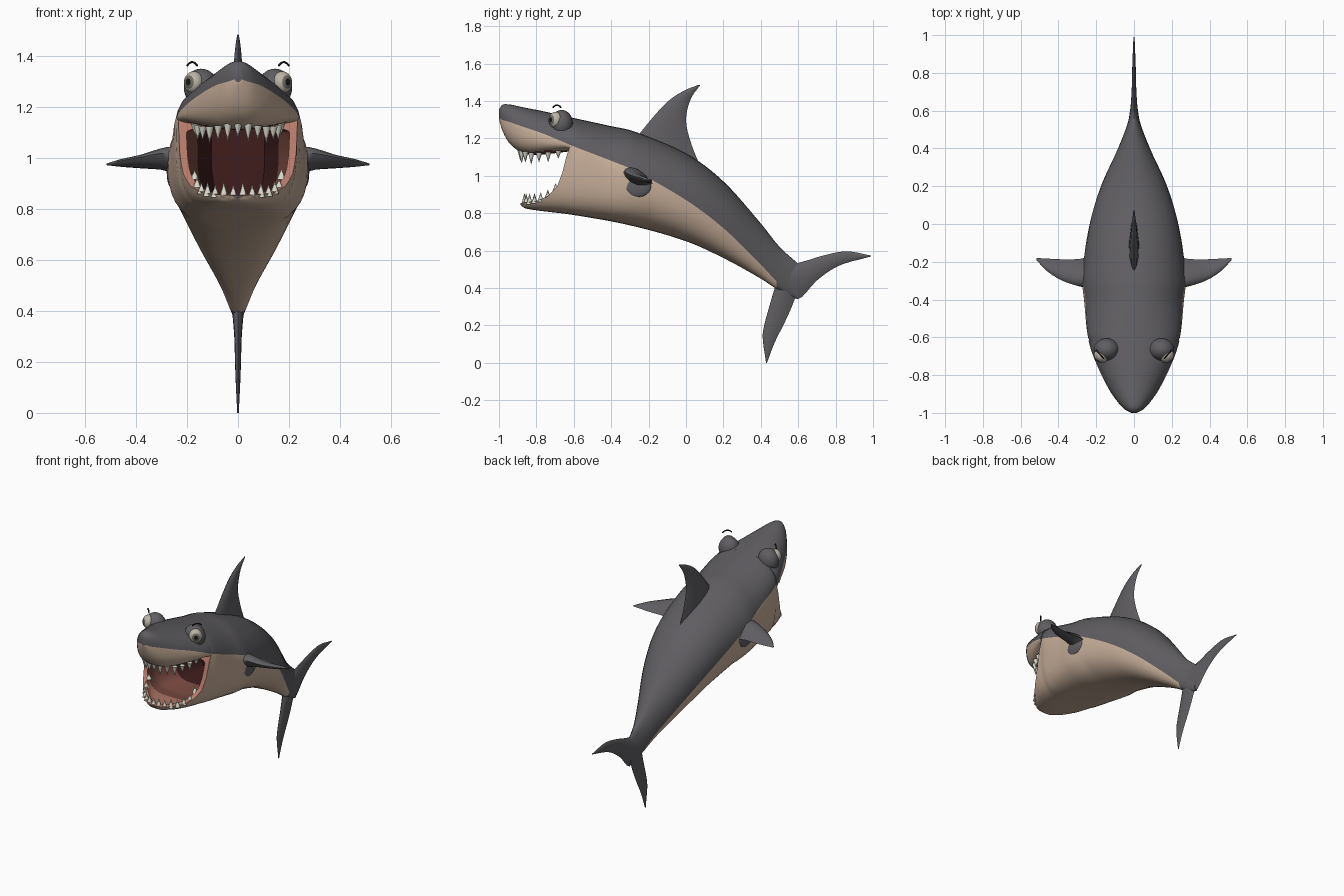
import bpy, bmesh
from math import sin, cos, asin, pi, radians, sqrt
from mathutils import Vector, Matrix

if "Cube" in bpy.data.objects:
    bpy.data.objects.remove(bpy.data.objects["Cube"])

COLOURS = {
    "slate_skin": (.115, .11, .12), "tan_belly": (.58, .43, .325),
    "lip_pink": (.48, .2, .15), "mouth_red": (.2, .07, .055),
    "throat_dark": (.05, .012, .012), "tooth_ivory": (.7, .7, .6),
    "eye_white": (.5, .46, .38), "iris_grey": (.16, .15, .13), "black": (.01, .01, .01)}
SLATE, TAN, PINK, RED, THROAT, IVORY, WHITE, IRIS, BLACK = range(9)
palette = []
for name, rgb in COLOURS.items():
    m = bpy.data.materials.new(name)
    m.use_nodes = True
    m.diffuse_color = (*rgb, 1)
    bsdf = m.node_tree.nodes["Principled BSDF"]
    bsdf.inputs["Base Color"].default_value = (*rgb, 1)
    bsdf.inputs["Roughness"].default_value = .6
    palette.append(m)


def sample(rows, u):
    """Smooth interpolation of a table keyed by its first column."""
    u = min(max(u, rows[0][0]), rows[-1][0])
    i = next((k for k in range(len(rows) - 2) if u <= rows[k + 1][0]), len(rows) - 2)
    a, b = rows[i], rows[i + 1]
    p, n = rows[max(i - 1, 0)], rows[min(i + 2, len(rows) - 1)]
    h = b[0] - a[0]
    t = (u - a[0]) / h
    out = []
    for c in range(1, len(a)):
        ma = (b[c] - p[c]) / (b[0] - p[0]) * h
        mb = (n[c] - a[c]) / (n[0] - a[0]) * h
        out.append(a[c] * (2*t**3 - 3*t**2 + 1) + ma * (t**3 - 2*t**2 + t)
                   + b[c] * (3*t**2 - 2*t**3) + mb * (t**3 - t**2))
    return out


def finish(name, bm, angle=40):
    bmesh.ops.recalc_face_normals(bm, faces=bm.faces)
    mesh = bpy.data.meshes.new(name)
    bm.to_mesh(mesh)
    bm.free()
    ob = bpy.data.objects.new(name, mesh)
    bpy.context.collection.objects.link(ob)
    for m in palette:
        mesh.materials.append(m)
    smooth(ob, angle)
    return ob


def smooth(ob, angle=40):
    bpy.ops.object.select_all(action='DESELECT')
    ob.select_set(True)
    bpy.context.view_layer.objects.active = ob
    bpy.ops.object.shade_smooth_by_angle(angle=radians(angle))


def loft(name, rings, colour, angle=40):
    """Closed skin over rings; colour(face_centre, segment) gives the material."""
    bm = bmesh.new()
    vs = [[bm.verts.new(p) for p in r] for r in rings]
    n = len(rings[0])
    for a, b in zip(vs, vs[1:]):
        for j in range(n):
            f = bm.faces.new((a[j], a[(j+1) % n], b[(j+1) % n], b[j]))
            f.material_index = colour(f.calc_center_median(), j)
    for cap in (vs[0], vs[-1]):
        f = bm.faces.new(cap)
        f.material_index = colour(f.calc_center_median(), 0)
    return finish(name, bm, angle)


UP, DOWN = 8, 12


def section(y, top, mid, width, bottom, split, p_low, p_up=2.0):
    """Mirrored superellipse ring with a vertex row on the colour split."""
    h = top - mid if split > mid else mid - bottom
    p = p_up if split > mid else p_low
    t = max(-.97, min(.97, (split - mid) / h))
    a_split = asin(abs(t) ** (p / 2)) * (1 if t > 0 else -1)
    angles = [pi/2 + (a_split - pi/2) * k / UP for k in range(UP)]
    angles += [a_split + (-pi/2 - a_split) * k / DOWN for k in range(DOWN + 1)]
    side = []
    for a in angles:
        p, h = (p_up, top - mid) if a > 0 else (p_low, bottom - mid)
        side.append((width * max(cos(a), 0) ** (2/p), y, mid + h * abs(sin(a)) ** (2/p)))
    return side + [(-x, q, z) for x, q, z in side[-2:0:-1]]


def steps(a, b, n):
    return [a + (b - a) * k / n for k in range(n + 1)]


# Body tables: y, back height, widest height, half width, colour split height
SHAPE = [(-1, 1.355, 1.33, .015, 1.31), (-.985, 1.378, 1.32, .045, 1.3),
         (-.95, 1.382, 1.29, .08, 1.29), (-.88, 1.368, 1.24, .13, 1.265),
         (-.75, 1.342, 1.19, .195, 1.22), (-.62, 1.313, 1.16, .24, 1.165),
         (-.4, 1.265, 1.02, .265, 1.08), (-.28, 1.238, .98, .275, 1.03),
         (0, 1.12, .9, .235, .87), (.2, .97, .78, .175, .72),
         (.4, .745, .6, .085, .525), (.5, .62, .5, .045, .42), (.6, .53, .43, .014, .35)]
LIP = [(-1, 1.3), (-.985, 1.25), (-.95, 1.18), (-.88, 1.125), (-.8, 1.112), (-.62, 1.13)]
BELLY = [(-.885, .845), (-.86, .825), (-.6, .79), (-.3, .735), (0, .65),
         (.2, .56), (.4, .45), (.5, .385), (.6, .34)]
MOUTH = [(-.95, .85), (-.88, .855), (-.8, .865), (-.74, .89), (-.69, .94),
         (-.66, 1.02), (-.64, 1.1), (-.62, 1.16)]


def skin(c, j):
    return TAN if UP <= j < UP + 2 * DOWN and c.y < .49 else SLATE


# Upper head
rings = []
for y in [-1, -.996, -.985, -.97] + steps(-.95, -.618, 14):
    top, mid, w, split = sample(SHAPE, y)
    rings.append(section(y, top, mid, w, sample(LIP, y)[0], split, 2.6))
head = loft("upper_head", rings, skin)
for f in head.data.polygons:
    if f.normal.z < -.9 and f.center.y > -.86 and abs(f.center.x) < .16:
        f.material_index = RED

# Body with lower jaw
rings = []
for y in steps(-.885, -.6, 14) + steps(-.57, .6, 40):
    top, mid, w, split = sample(SHAPE, y)
    if y < -.6:
        w, mid = .235 * sqrt(1 - ((-.6 - y) / .29) ** 2), 1.16
    power = 4 - 1.6 * min(max((y + .6) / .4, 0), 1)
    rings.append(section(y, top, mid, w, sample(BELLY, y)[0], split, power))
body = loft("body_and_lower_jaw", rings, skin)

# Mouth opening and throat are carved out of the body
outline = MOUTH + [(-.62, 1.6), (-.95, 1.6)]
wedge = loft("mouth_cutter", [[(x, y, z) for y, z in outline] for x in (-.5, .5)],
             lambda c, j: PINK)
rings = []
for y in steps(-.85, -.6, 12) + steps(-.56, -.25, 8):
    back = max(0, (y + .6) / .35)
    w = .205 * sqrt(1 - ((-.6 - y) / .26) ** 2) if y < -.6 else .205 - .1 * back
    rings.append(section(y, 1.13, 1.1, w, sample(BELLY, y)[0] + .03 + .08 * back, 1.1, 4))
throat = loft("throat_cutter", rings,
              lambda c, j: PINK if c.y < -.68 else RED if c.y < -.46 else THROAT)
for cutter in (wedge, throat):
    mod = body.modifiers.new("carve", 'BOOLEAN')
    mod.operation, mod.solver, mod.object = 'DIFFERENCE', 'EXACT', cutter
    bpy.context.view_layer.objects.active = body
    bpy.ops.object.modifier_apply(modifier=mod.name)
    bpy.data.objects.remove(cutter)
smooth(body)

# Fins: rows hold station, leading point, trailing point, half thickness
FOIL = [(0, 0), (.08, .5), (.25, .9), (.5, 1), (.78, .6), (1, 0)]


def fin(name, rows, normal, place, count=14):
    rings = []
    for u in steps(0, rows[-1][0], count):
        *pts, th = sample(rows, u)
        half = len(pts) // 2
        a, b = Vector(place(*pts[:half])), Vector(place(*pts[half:]))
        n = Vector(normal) * th
        rings.append([a.lerp(b, s) + n * t for s, t in FOIL]
                     + [a.lerp(b, s) - n * t for s, t in FOIL[-2:0:-1]])
    return loft(name, rings, lambda c, j: SLATE, 60)


def upright(y, z):
    return (0, y, z)


fin("dorsal_fin", [(0, -.29, 1.17, .08, 1.04, .028), (1, -.2, 1.285, .025, 1.18, .024),
                   (2, -.1, 1.395, 0, 1.3, .018), (3, -.01, 1.455, .025, 1.41, .011),
                   (4, .07, 1.487, .075, 1.483, .003)], (1, 0, 0), upright)
fin("tail_fin_upper", [(0, .54, .52, .54, .36, .03), (1, .64, .545, .61, .345, .018),
                       (2, .74, .575, .7, .44, .012), (3, .86, .596, .82, .52, .009),
                       (4, .99, .573, .988, .568, .003)], (1, 0, 0), upright)
fin("tail_fin_lower", [(0, .48, .42, .6, .4, .024), (1, .445, .3, .57, .31, .015),
                       (2, .418, .2, .525, .21, .012), (3, .41, .13, .475, .11, .009),
                       (4, .428, 0, .433, 0, .003)], (1, 0, 0), upright)


def ball(name, loc, radii, colour, axis=(0, 0, 1)):
    """Ellipsoid whose pole points along axis; colour takes the polar height."""
    bm = bmesh.new()
    bmesh.ops.create_uvsphere(bm, u_segments=24, v_segments=20, radius=1)
    for f in bm.faces:
        f.material_index = colour(f.calc_center_median().z)
    turn = Vector(axis).to_track_quat('Z', 'Y').to_matrix().to_4x4()
    bm.transform(Matrix.Translation(loc) @ turn @ Matrix.Diagonal((*radii, 1)))
    return finish(name, bm)


def eye_colour(h):
    return BLACK if h > .95 else IRIS if h > .8 else WHITE


for side, s in (("left", 1), ("right", -1)):
    fin(side + "_pectoral_fin",
        [(0, .23, -.34, 1.01, .23, -.17, .95, .055), (1, .29, -.33, 1.02, .29, -.185, .965, .04),
         (2, .38, -.3, 1.005, .38, -.187, .965, .022), (3, .46, -.25, .99, .46, -.183, .97, .013),
         (4, .517, -.19, .977, .517, -.18, .975, .003)],
        (0, 0, 1), lambda x, y, z: (s * x, y, z))
    ball(side + "_fin_root", (s * .262, -.26, .945), (.018, .075, .06), lambda h: SLATE)
    # Eye, its socket and brow
    ball(side + "_eye_socket", (s * .145, -.665, 1.278), (.068, .06, .074), lambda h: SLATE)
    ball(side + "_eye", (s * .174, -.697, 1.298), (.04, .044, .036), eye_colour,
         (s * .62, -.78, .05))
    curve = bpy.data.curves.new(side + "_brow", 'CURVE')
    curve.dimensions, curve.bevel_depth = '3D', .004
    spline = curve.splines.new('POLY')
    spline.points.add(8)
    for k, pt in enumerate(spline.points):
        t = k / 4 - 1
        pt.co = (s * (.18 + .02 * t), -.69 + .022 * t, 1.378 - .014 * t * t, 1)
    curve.materials.append(palette[BLACK])
    bpy.context.collection.objects.link(bpy.data.objects.new(side + "_brow", curve))


# Teeth follow an arc along each jaw
def teeth(name, count, width, back, reach, height, size, sign):
    bm = bmesh.new()
    for k in range(count):
        t = radians(-82 + 164 * k / (count - 1))
        x, y = width * sin(t), back - reach * cos(t)
        length = size * (.65 + .35 * cos(t)) * (1 if k % 2 else .85)
        pose = Matrix.Translation((x, y, height(y) + sign * length / 2))
        if sign < 0:
            pose = pose @ Matrix.Rotation(pi, 4, 'X')
        bmesh.ops.create_cone(bm, cap_ends=True, segments=8, radius1=.017, radius2=.001,
                              depth=length, matrix=pose)
    for f in bm.faces:
        f.material_index = IVORY
    finish(name, bm, 50)


teeth("upper_teeth", 13, .17, -.65, .235, lambda y: sample(LIP, y)[0] + .012, .07, -1)
teeth("lower_teeth", 14, .172, -.67, .195, lambda y: sample(MOUTH, y)[0] - .012, .06, 1)
